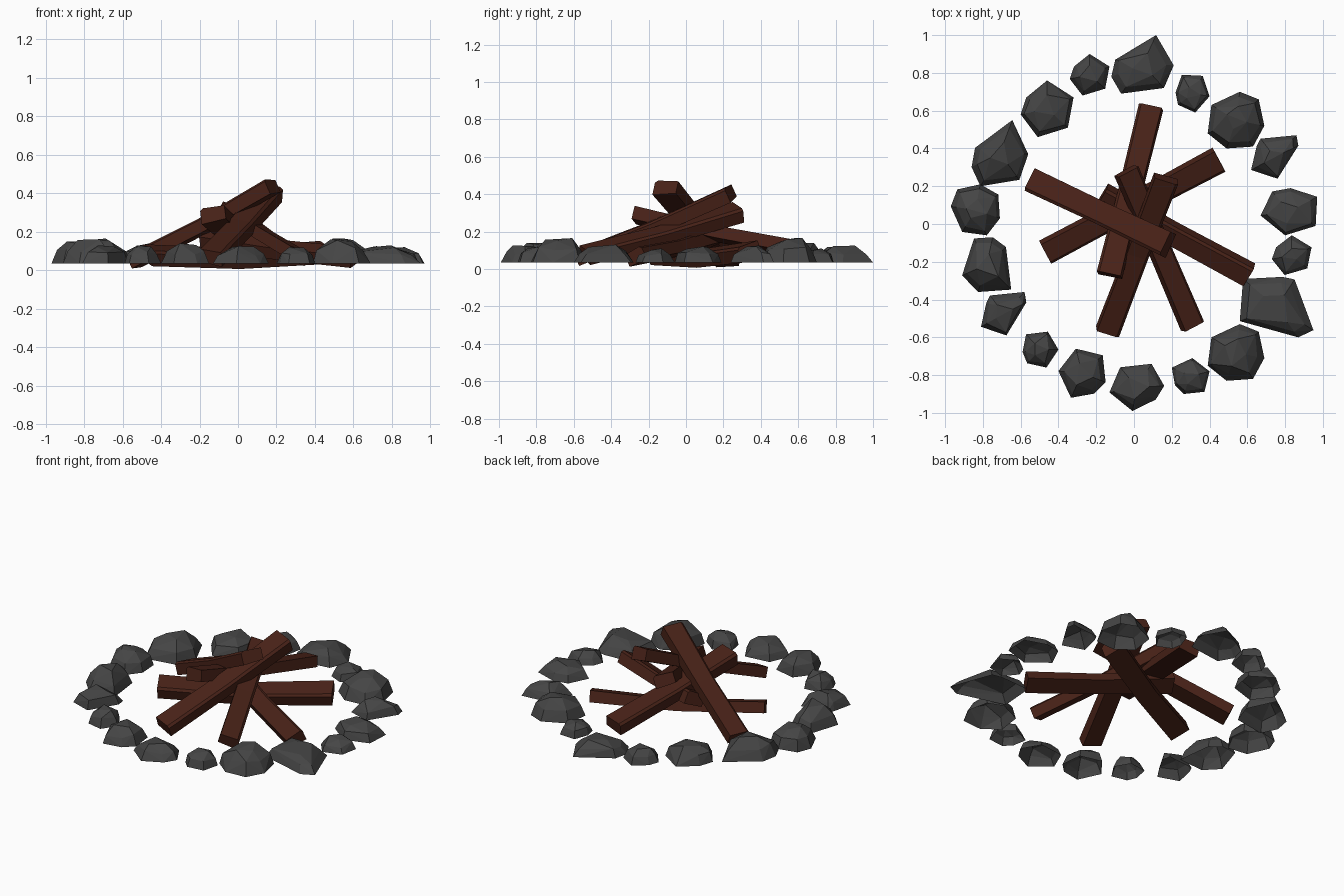
import bpy, bmesh, random
from math import radians
from mathutils import Vector, Matrix

if "Cube" in bpy.data.objects:
    bpy.data.objects.remove(bpy.data.objects["Cube"])

random.seed(4)

def material(name, col):
    m = bpy.data.materials.new(name)
    m.diffuse_color = (*col, 1)
    m.use_nodes = True
    m.node_tree.nodes["Principled BSDF"].inputs["Base Color"].default_value = m.diffuse_color
    return m

wood = material("wood", (0.066, 0.016, 0.009))
rock = material("rock", (0.06, 0.06, 0.06))

def finish(bm, name, mat):
    me = bpy.data.meshes.new(name)
    bm.to_mesh(me)
    bm.free()
    me.materials.append(mat)
    ob = bpy.data.objects.new(name, me)
    bpy.context.collection.objects.link(ob)

# Four stone outlines, seen from above
OUTLINES = {
    "tip": [(.07, .16), (.16, 0), (.11, -.12), (-.11, -.15), (-.16, -.06), (-.14, .03)],
    "hex": [(0, .15), (.14, .06), (.11, -.1), (-.05, -.15), (-.14, -.03), (-.11, .06)],
    "round": [(.02, .15), (.12, .11), (.15, -.03), (.09, -.14), (-.05, -.15), (-.15, -.07), (-.13, .08)],
    "wedge": [(-.07, .1), (.12, .12), (.13, .06), (.02, -.13), (-.12, -.08), (-.09, .06)],
}
BASE = 0.035

def stone(kind, x0, x1, y0, y1, top, turn):
    """Faceted open-bottomed dome whose turned outline fits the given footprint."""
    r = Matrix.Rotation(radians(turn), 2)
    pts = [r @ Vector(p) for p in OUTLINES[kind]]
    lx, hx = min(p.x for p in pts), max(p.x for p in pts)
    ly, hy = min(p.y for p in pts), max(p.y for p in pts)
    c = Vector(((x0 + x1) / 2, (y0 + y1) / 2))
    pts = [Vector((x0 + (p.x - lx) / (hx - lx) * (x1 - x0),
                   y0 + (p.y - ly) / (hy - ly) * (y1 - y0))) for p in pts]
    h = top - BASE
    bm = bmesh.new()
    for i, p in enumerate(pts):
        bm.verts.new((*p, BASE))
        s = c + (p - c) * random.uniform(.74, .88)
        bm.verts.new((*s, BASE + h * random.uniform(.45, .65)))
        if i % 2 == 0:
            t = c + (p - c) * random.uniform(.3, .5)
            bm.verts.new((*t, BASE + h * (1 if i == 0 else random.uniform(.85, 1))))
    bmesh.ops.convex_hull(bm, input=bm.verts[:])
    bmesh.ops.delete(bm, geom=[v for v in bm.verts if not v.link_faces], context='VERTS')
    bmesh.ops.recalc_face_normals(bm, faces=bm.faces)
    bottom = [f for f in bm.faces if all(v.co.z < BASE + 1e-4 for v in f.verts)]
    bmesh.ops.delete(bm, geom=bottom, context='FACES')
    finish(bm, "stone", rock)

# Ring of stones
stone("tip", -.12, .21, .69, 1.0, .125, 0)
stone("hex", .22, .40, .59, .79, .11, 30)
stone("round", .39, .69, .40, .70, .165, 0)
stone("wedge", .62, .87, .24, .47, .125, 0)
stone("hex", .67, .97, -.06, .19, .12, -60)
stone("hex", .73, .94, -.27, -.06, .11, 0)
stone("wedge", .56, .95, -.60, -.28, .13, -75)
stone("round", .39, .69, -.83, -.53, .165, 0)
stone("hex", .20, .40, -.90, -.71, .12, 60)
stone("hex", -.13, .16, -.99, -.74, .125, 170)
stone("hex", -.40, -.15, -.92, -.66, .14, 150)
stone("hex", -.59, -.40, -.76, -.57, .13, 40)
stone("wedge", -.81, -.57, -.59, -.36, .13, 0)
stone("tip", -.91, -.65, -.36, -.07, .16, -115)
stone("round", -.97, -.71, -.06, .21, .15, 90)
stone("tip", -.86, -.56, .20, .55, .165, 0)
stone("hex", -.60, -.32, .46, .76, .14, 0)
stone("hex", -.34, -.13, .68, .90, .12, 0)

def log(a, b, w=.125, t=.085, roll=0, sag=.01):
    """Rough split timber from a to b, slightly bent in the middle."""
    a, b = Vector(a), Vector(b)
    d = (b - a).normalized()
    side = d.cross(Vector((0, 0, 1))).normalized()
    drop = side.cross(d) * -sag
    side = Matrix.Rotation(radians(roll), 3, d) @ side
    up = side.cross(d)
    prof = [(-.5, -.4), (.5, -.5), (.5, .35), (.38, .5), (-.5, .45)]
    bm = bmesh.new()
    rings = []
    for f, s in ((0, 1), (.5, .95), (1, 1.05)):
        c = a.lerp(b, f) + (drop if f == .5 else Vector())
        rings.append([bm.verts.new(c + side * (u * w * s) + up * (v * t * s)) for u, v in prof])
    n = len(prof)
    for p, q in zip(rings, rings[1:]):
        for i in range(n):
            bm.faces.new((p[i], p[(i + 1) % n], q[(i + 1) % n], q[i]))
    bm.faces.new(rings[0])
    bm.faces.new(rings[-1])
    bmesh.ops.recalc_face_normals(bm, faces=bm.faces)
    finish(bm, "log", wood)

# Stacked firewood: outer low end to inner raised end
log((.09, .62, .105), (-.13, -.27, .29), .125, .08, 10)
log((-.47, -.15, .08), (.45, .34, .095), .125, .08, 20, .025)
log((.61, -.27, .065), (-.17, .15, .165), .115, .08, -25)
log((-.54, .23, .045), (.18, -.11, .435), .13, .08, 0)
log((.31, -.54, .075), (-.04, .28, .305), .12, .075, 20)
log((-.14, -.57, .065), (.17, .24, .405), .125, .08, 12)
